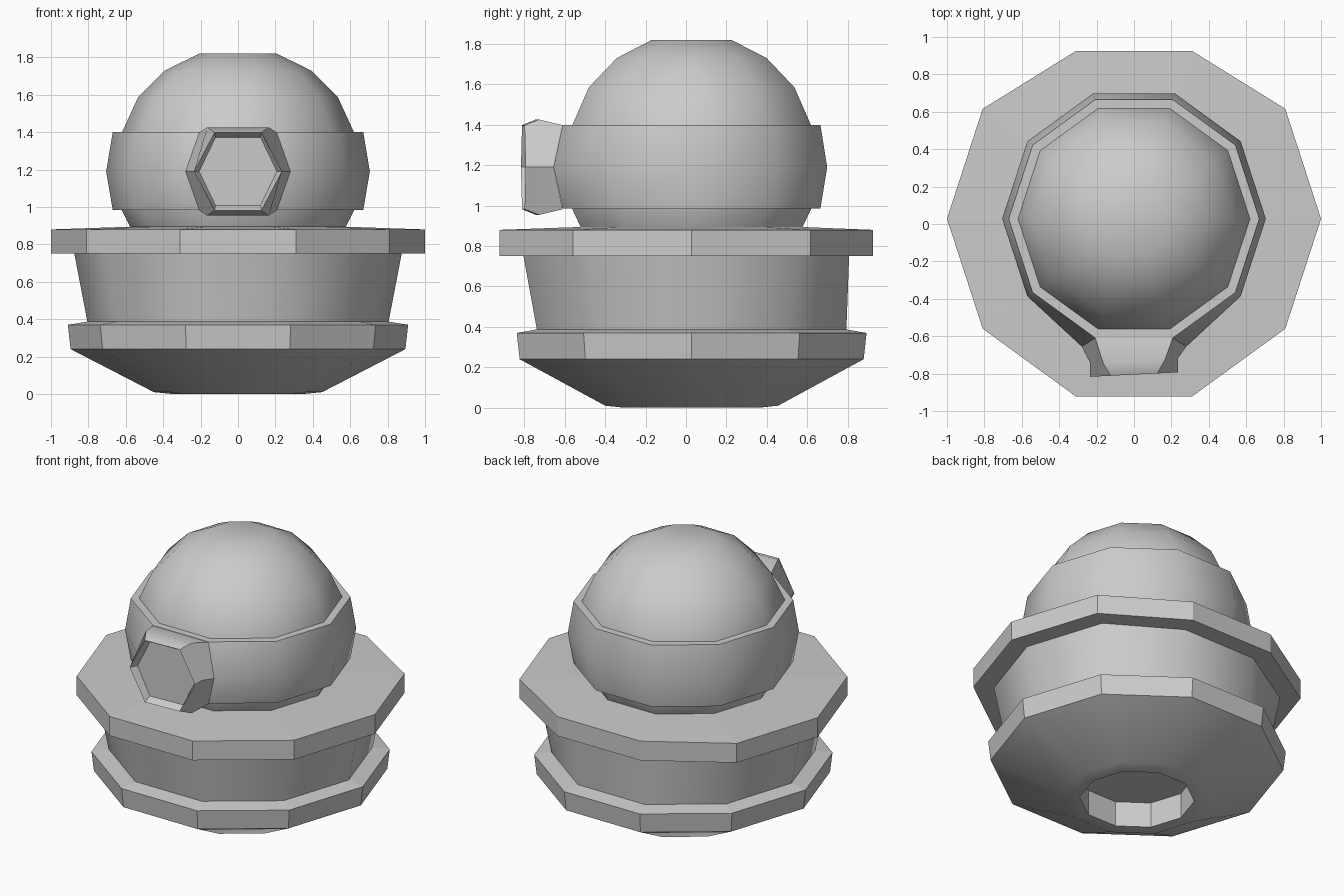
import bpy, bmesh, math

cube = bpy.data.objects.get("Cube")
if cube:
    bpy.data.objects.remove(cube, do_unlink=True)

SIDES = 10
CY = 0.028       # shared axis of the turned parts
EYE_Z = 1.19     # height of the band and snout centre

grey = bpy.data.materials.new("plain_grey")
grey.use_nodes = True
colour = (0.6, 0.6, 0.6, 1)
grey.diffuse_color = colour
grey.node_tree.nodes["Principled BSDF"].inputs["Base Color"].default_value = colour


def finish(bm, name, smooth):
    bmesh.ops.recalc_face_normals(bm, faces=bm.faces[:])
    mesh = bpy.data.meshes.new(name)
    bm.to_mesh(mesh)
    bm.free()
    mesh.materials.append(grey)
    obj = bpy.data.objects.new(name, mesh)
    bpy.context.collection.objects.link(obj)
    if smooth:
        bpy.ops.object.select_all(action='DESELECT')
        obj.select_set(True)
        bpy.context.view_layer.objects.active = obj
        bpy.ops.object.shade_smooth_by_angle(angle=math.radians(smooth))
    return obj


def bridge(bm, a, b):
    n = len(a)
    for i in range(n):
        bm.faces.new((a[i], a[(i + 1) % n], b[(i + 1) % n], b[i]))


def turn(name, profile, smooth=0, loop=False, cap_first=False, cap_last=False, adjust=None):
    """Turn a (radius, height) profile into a ten-sided part."""
    bm = bmesh.new()
    rings = []
    for r, z in profile:
        angles = [math.tau * i / SIDES for i in range(SIDES)]
        rings.append([bm.verts.new((r * math.cos(a), CY + r * math.sin(a), z)) for a in angles])
    for a, b in zip(rings, rings[1:]):
        bridge(bm, a, b)
    if loop:
        bridge(bm, rings[-1], rings[0])
    if cap_first:
        bm.faces.new(rings[0])
    if cap_last:
        bm.faces.new(rings[-1])
    if adjust:
        adjust(bm)
    return finish(bm, name, smooth)


def flatten_back(bm):
    """Pull the top rear edge slightly forward."""
    for v in bm.verts:
        if v.co.y > 0.8 and v.co.z > 0.7:
            v.co.y -= 0.053


def flare_front(bm):
    """Push the middle front corners of the band out to meet the snout."""
    for v in bm.verts:
        if v.co.y < -0.63 and abs(v.co.z - EYE_Z) < 0.05:
            v.co.x = math.copysign(0.28, v.co.x)
            v.co.y = -0.655


# Base: sloped underside with a flat-walled socket
turn("base_underside", [(0.35, 0), (0.45, 0.01), (0.895, 0.24)], smooth=40)
turn("base_socket", [(0.35, 0), (0.35, 0.17)], cap_last=True)
turn("lower_plate", [(0.895, 0.24), (0.91, 0.37), (0.80, 0.388)])

# Waist and upper plate
turn("waist", [(0.805, 0.385), (0.875, 0.75)], smooth=40, adjust=flatten_back)
turn("upper_plate", [(0.86, 0.75), (1, 0.75), (1, 0.88), (0.5, 0.897)],
     cap_last=True, adjust=flatten_back)

# Head
turn("head_dome", [(0.57, 0.88), (0.62, 0.98), (0.645, EYE_Z), (0.62, 1.40),
                   (0.535, 1.585), (0.39, 1.73), (0.207, 1.82)], smooth=40, cap_last=True)
turn("head_band", [(0.61, 0.985), (0.67, 0.985), (0.705, EYE_Z), (0.67, 1.4), (0.61, 1.4)],
     smooth=40, loop=True, adjust=flare_front)

# Snout: six-sided rings of (side x, side y, corner x, corner y, half height)
bm = bmesh.new()
rings = []
for sx, sy, cx, cy, h in [(0.28, -0.655, 0.207, -0.61, 0.208),
                          (0.235, -0.73, 0.165, -0.735, 0.236),
                          (0.235, -0.805, 0.125, -0.805, 0.208),
                          (0.208, -0.76, 0.12, -0.76, 0.182)]:
    points = [(sx, sy, 0), (cx, cy, h), (-cx, cy, h), (-sx, sy, 0), (-cx, cy, -h), (cx, cy, -h)]
    # the lip leans a little to one side
    rings.append([bm.verts.new((x, y + 0.05 * x * (y < -0.7), EYE_Z + z)) for x, y, z in points])
for a, b in zip(rings, rings[1:]):
    bridge(bm, a, b)
bm.faces.new(rings[-1])
finish(bm, "snout", 35)
